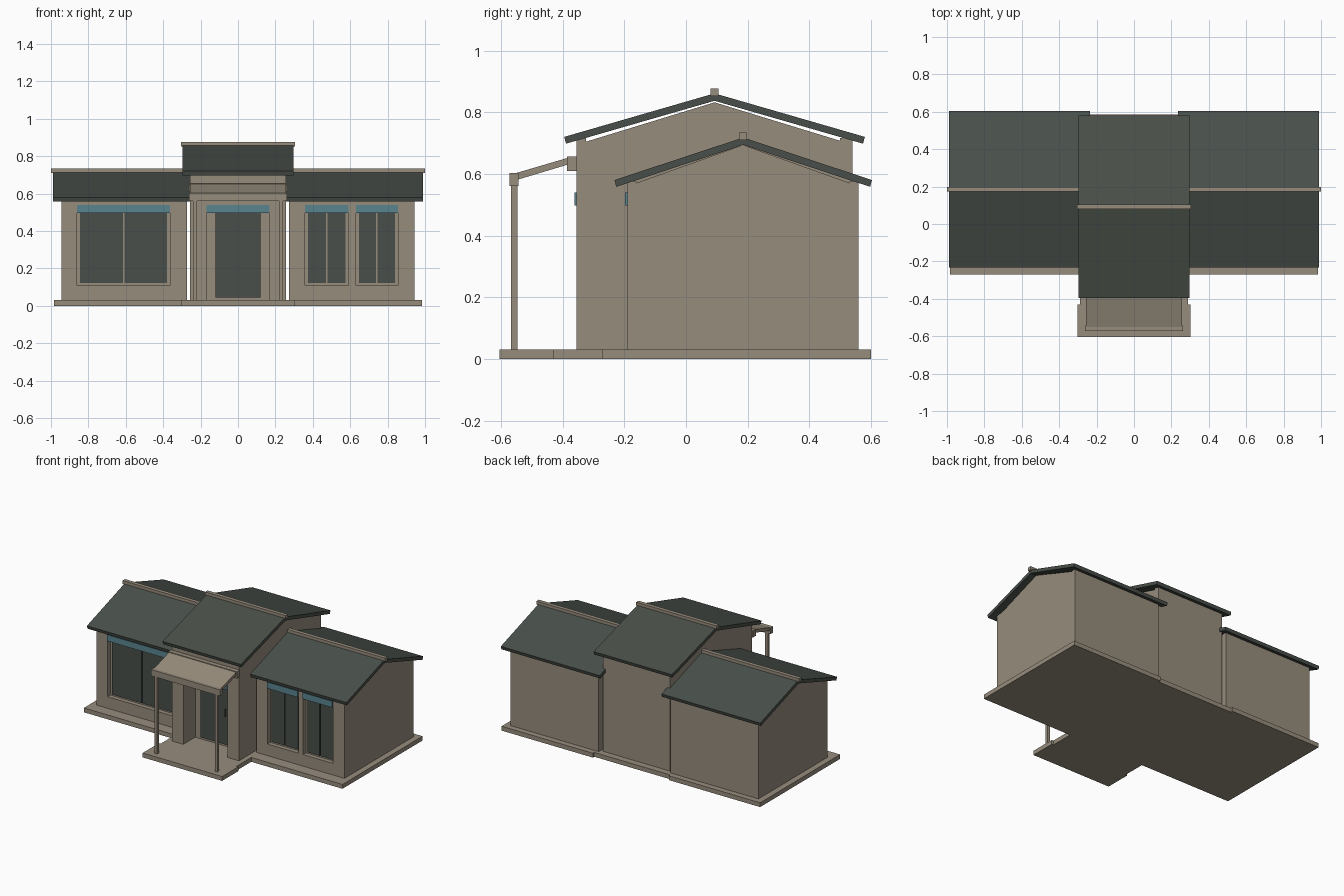
import bpy, bmesh

if "Cube" in bpy.data.objects:
    bpy.data.objects.remove(bpy.data.objects["Cube"])


def material(name, rgb):
    m = bpy.data.materials.new(name)
    m.diffuse_color = (*rgb, 1)
    m.use_nodes = True
    m.node_tree.nodes["Principled BSDF"].inputs["Base Color"].default_value = m.diffuse_color
    return m


TAN = material("tan plaster", (0.31, 0.265, 0.205))
DARK = material("dark slate", (0.066, 0.078, 0.067))
TEAL = material("teal awning", (0.10, 0.235, 0.275))


def prism(name, profile, x0, x1, mat):
    """Extrude a (y, z) outline along x."""
    bm = bmesh.new()
    face = bm.faces.new([bm.verts.new((x0, y, z)) for y, z in profile])
    ext = bmesh.ops.extrude_face_region(bm, geom=[face])
    moved = [g for g in ext["geom"] if isinstance(g, bmesh.types.BMVert)]
    bmesh.ops.translate(bm, vec=(x1 - x0, 0, 0), verts=moved)
    bmesh.ops.recalc_face_normals(bm, faces=bm.faces)
    mesh = bpy.data.meshes.new(name)
    bm.to_mesh(mesh)
    bm.free()
    mesh.materials.append(mat)
    ob = bpy.data.objects.new(name, mesh)
    bpy.context.collection.objects.link(ob)
    return ob


def box(name, x, y, z, mat):
    profile = [(y[0], z[0]), (y[1], z[0]), (y[1], z[1]), (y[0], z[1])]
    return prism(name, profile, x[0], x[1], mat)


def cut(target, x, y, z):
    """Carve a box-shaped recess."""
    cutter = box("cutter", x, y, z, TAN)
    cutter.hide_render = True
    mod = target.modifiers.new("recess", "BOOLEAN")
    mod.operation = "DIFFERENCE"
    mod.solver = "EXACT"
    mod.object = cutter
    bpy.context.view_layer.objects.active = target
    bpy.ops.object.modifier_apply(modifier=mod.name)
    bpy.data.objects.remove(cutter)


def house(name, x, y, z_eave, z_top):
    mid = (y[0] + y[1]) / 2
    profile = [(y[0], 0.03), (y[1], 0.03), (y[1], z_eave), (mid, z_top), (y[0], z_eave)]
    return prism(name, profile, x[0], x[1], TAN)


def roof(name, x, cap_x, y, z_eave, z_ridge):
    """Gabled slab roof with a ridge cap; heights are of the top surface."""
    mid, t, e = (y[0] + y[1]) / 2, 0.024, 0.006
    prism(name, [(y[0], z_eave), (mid, z_ridge), (y[1], z_eave),
                 (y[1] - e, z_eave - t + 0.002), (mid, z_ridge - t),
                 (y[0] + e, z_eave - t + 0.002)], *x, DARK)
    box(name + "_ridge_cap", cap_x, (mid - 0.013, mid + 0.013),
        (z_ridge - 0.008, z_ridge + 0.016), TAN)


def window(wall, name, x, panes):
    """Recessed window with dark panes and a teal strip on top."""
    front, depth, gap = -0.19, 0.03, 0.008
    cut(wall, x, (front - 0.1, front + depth), (0.11, 0.54))
    back = front + depth
    step = (x[1] - x[0] - 2 * 0.012) / panes
    for i in range(panes):
        a = x[0] + 0.012 + i * step
        box(f"{name}_pane_{i + 1}", (a + gap / 2, a + step - gap / 2),
            (back - 0.008, back + 0.001), (0.122, 0.53), DARK)
    box(name + "_awning", x, (front - 0.008, front + 0.001), (0.497, 0.54), TEAL)


# Foundation slabs
for side, x in (("left", (-0.985, -0.29)), ("right", (0.29, 0.985))):
    box(side + "_foundation", x, (-0.27, 0.60), (0, 0.03), TAN)
box("central_foundation", (-0.29, 0.29), (-0.43, 0.585), (0, 0.03), TAN)
box("porch_slab", (-0.303, 0.303), (-0.605, -0.43), (0, 0.03), TAN)

# Wings with roofs and eave beams
for side, s in (("left", -1), ("right", 1)):
    span = lambda a, b: tuple(sorted((s * a, s * b)))
    wall = house(side + "_wing", span(0.273, 0.944), (-0.19, 0.56), 0.56, 0.694)
    roof(side + "_wing_roof", span(0.235, 0.988), span(0.235, 1.0),
         (-0.232, 0.603), 0.58, 0.718)
    for end, y in (("front", (-0.19, -0.16)), ("back", (0.53, 0.56))):
        box(f"{side}_wing_{end}_eave_beam", span(0.273, 0.944), y, (0.555, 0.575), TAN)
    if s < 0:
        window(wall, "wide_window", (-0.86, -0.364), 2)
    else:
        window(wall, "inner_window", (0.358, 0.592), 2)
        window(wall, "outer_window", (0.63, 0.856), 2)

# Central hall with recessed entrance
hall = house("central_hall", (-0.256, 0.256), (-0.355, 0.54), 0.695, 0.832)
cut(hall, (-0.168, 0.168), (-0.5, -0.225), (0.02, 0.54))
roof("central_roof", (-0.298, 0.298), (-0.306, 0.306), (-0.395, 0.58), 0.72, 0.861)
for end, y in (("front", (-0.355, -0.325)), ("back", (0.50, 0.54))):
    box(f"central_{end}_eave_beam", (-0.256, 0.256), y, (0.69, 0.716), TAN)
box("door", (-0.12, 0.12), (-0.234, -0.224), (0.045, 0.51), DARK)
box("door_handle", (0.066, 0.072), (-0.242, -0.232), (0.24, 0.29), DARK)
box("door_awning", (-0.168, 0.168), (-0.362, -0.353), (0.497, 0.54), TEAL)

# Porch canopy, beams and posts
prism("porch_canopy", [(-0.37, 0.656), (-0.55, 0.603), (-0.55, 0.58), (-0.37, 0.634)],
      -0.256, 0.256, TAN)
box("porch_wall_beam", (-0.262, 0.262), (-0.386, -0.353), (0.61, 0.656), TAN)
box("porch_front_beam", (-0.262, 0.262), (-0.572, -0.543), (0.56, 0.603), TAN)
for side, cx in (("left", -0.23), ("right", 0.23)):
    box(side + "_porch_post", (cx - 0.01, cx + 0.01), (-0.567, -0.547), (0.03, 0.565), TAN)
